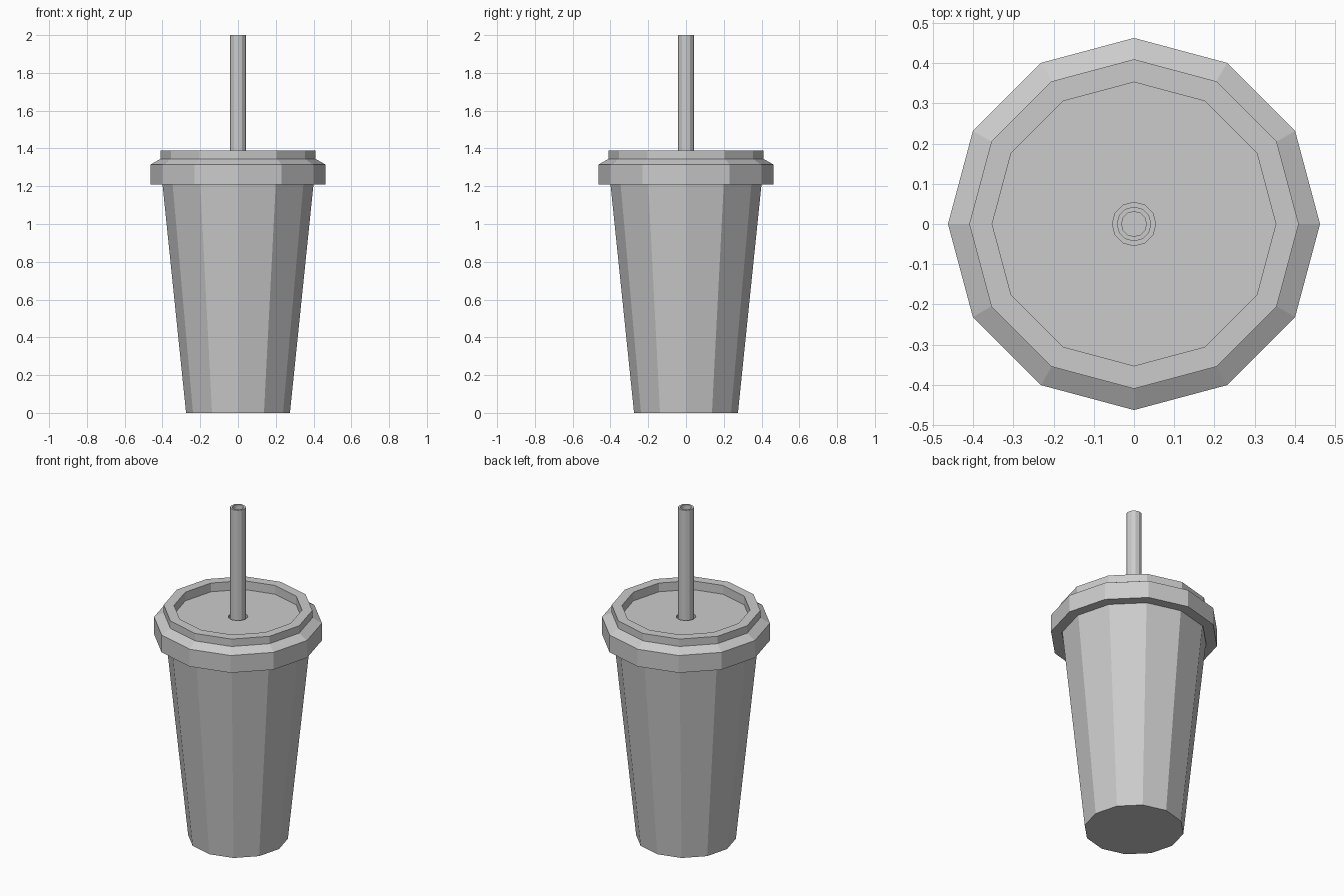
import bpy
import bmesh
from math import cos, sin, pi

SIDES = 12

cube = bpy.data.objects.get("Cube")
if cube:
    bpy.data.objects.remove(cube, do_unlink=True)

grey = bpy.data.materials.new("plain grey")
colour = (0.6, 0.6, 0.6, 1.0)
grey.use_nodes = True
grey.diffuse_color = colour
grey.node_tree.nodes["Principled BSDF"].inputs["Base Color"].default_value = colour


def lathe(name, profile, closed):
    """Turn a profile of (radius, height) points into a faceted part.
    A closed profile joins last to first; an open one is capped at both ends."""
    bm = bmesh.new()
    rings = []
    for radius, z in profile:
        angles = [2 * pi * i / SIDES for i in range(SIDES)]
        rings.append([bm.verts.new((radius * cos(a), radius * sin(a), z)) for a in angles])
    pairs = list(zip(rings, rings[1:]))
    if closed:
        pairs.append((rings[-1], rings[0]))
    else:
        bm.faces.new(rings[0])
        bm.faces.new(rings[-1])
    for lower, upper in pairs:
        for i in range(SIDES):
            j = (i + 1) % SIDES
            bm.faces.new((lower[i], lower[j], upper[j], upper[i]))
    bmesh.ops.recalc_face_normals(bm, faces=bm.faces)
    mesh = bpy.data.meshes.new(name)
    bm.to_mesh(mesh)
    bm.free()
    mesh.materials.append(grey)
    obj = bpy.data.objects.new(name, mesh)
    bpy.context.collection.objects.link(obj)
    return obj


# Tapered cup: outside up, over the lip, inside down to the floor
lathe("cup", [(0.275, 0), (0.408, 1.29), (0.393, 1.29), (0.262, 0.02)], closed=False)

# Lid: skirt, sloped shoulder, raised ring, sunken top with a straw hole, underside
lathe("lid", [
    (0.403, 1.21), (0.463, 1.21), (0.463, 1.315), (0.41, 1.345),
    (0.41, 1.39), (0.353, 1.39), (0.353, 1.337), (0.054, 1.337),
    (0.054, 1.317), (0.41, 1.317),
], closed=True)

# Hollow straw standing on the cup floor
lathe("straw", [(0.043, 0.03), (0.043, 2.0), (0.031, 2.0), (0.031, 0.03)], closed=True)
